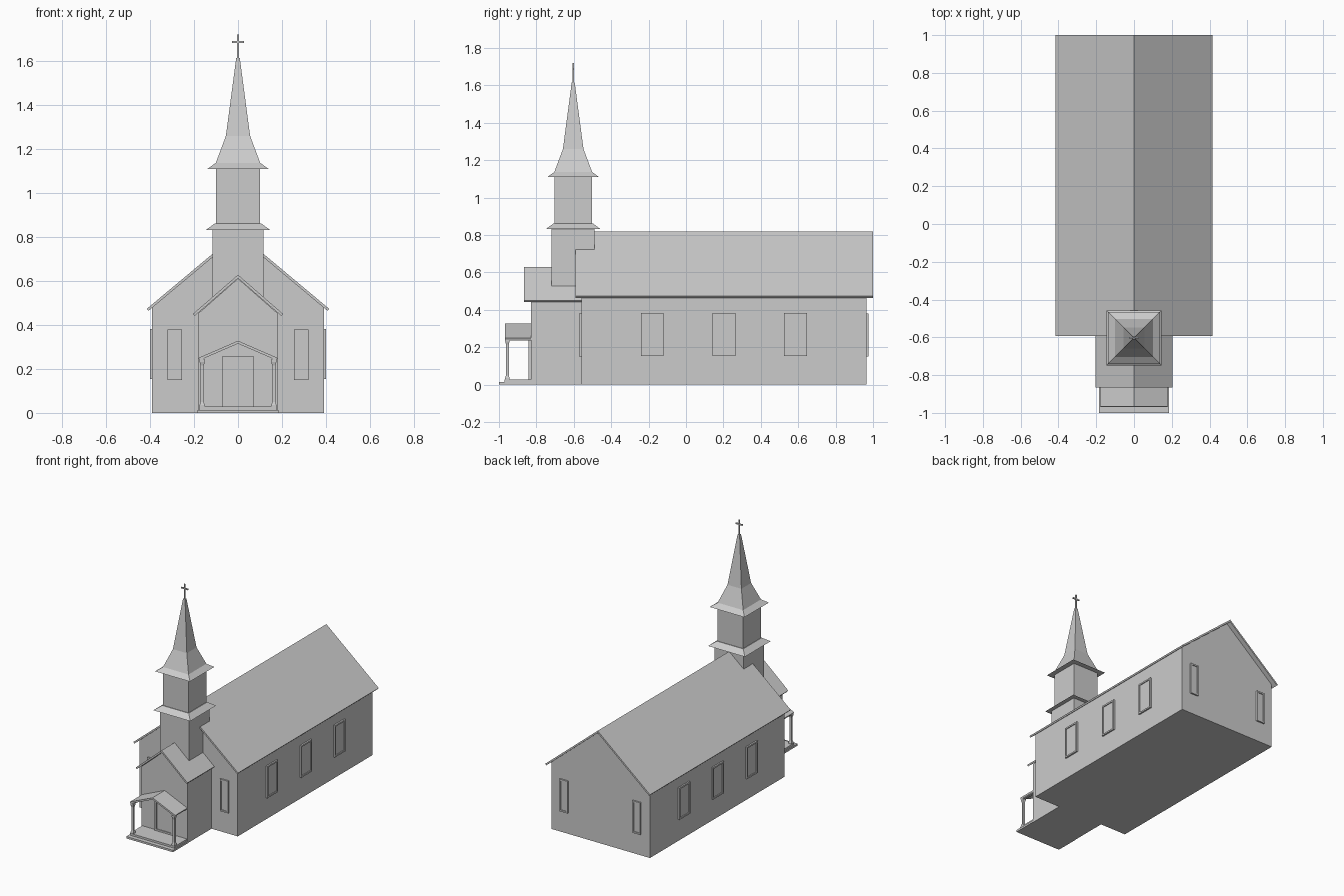
import bpy, bmesh
from math import sqrt

if "Cube" in bpy.data.objects:
    bpy.data.objects.remove(bpy.data.objects["Cube"])


def make(name, verts, faces):
    me = bpy.data.meshes.new(name)
    me.from_pydata(verts, [], faces)
    bm = bmesh.new()
    bm.from_mesh(me)
    bmesh.ops.recalc_face_normals(bm, faces=bm.faces)
    bm.to_mesh(me)
    bm.free()
    ob = bpy.data.objects.new(name, me)
    bpy.context.collection.objects.link(ob)
    return ob


def prism(name, profile, y0, y1):
    """Extrude an x-z profile along y."""
    n = len(profile)
    verts = [(x, y, z) for y in (y0, y1) for x, z in profile]
    faces = [tuple(range(n)), tuple(range(n, 2 * n))]
    faces += [(i, (i + 1) % n, n + (i + 1) % n, n + i) for i in range(n)]
    return make(name, verts, faces)


def box(name, x0, x1, y0, y1, z0, z1):
    return prism(name, [(x0, z0), (x1, z0), (x1, z1), (x0, z1)], y0, y1)


def house(name, w, eave, ridge, y0, y1):
    return prism(name, [(-w, 0), (w, 0), (w, eave), (0, ridge), (-w, eave)], y0, y1)


def gable_roof(name, w, eave, ridge, y0, y1, t=0.012):
    """Thin roof slab, eave ends cut square to the slope."""
    s = (ridge - eave) / w
    n = sqrt(1 + s * s)
    ix, iz = w - t * s / n, eave - t / n
    return prism(name, [(-w, eave), (0, ridge), (w, eave),
                        (ix, iz), (0, ridge - t * n), (-ix, iz)], y0, y1)


def stack(name, cx, cy, levels):
    """Square tower of (half width, height) levels."""
    verts = [(cx + a * r, cy + b * r, z) for r, z in levels
             for a, b in ((-1, -1), (1, -1), (1, 1), (-1, 1))]
    m = len(levels)
    faces = [(3, 2, 1, 0), tuple(range(4 * m - 4, 4 * m))]
    faces += [(4 * k + i, 4 * k + (i + 1) % 4, 4 * k + 4 + (i + 1) % 4, 4 * k + 4 + i)
              for k in range(m - 1) for i in range(4)]
    return make(name, verts, faces)


def framed_panel(name, loc, axis, sign, w, h, depth=0.011, border=0.011, recess=0.006):
    """Raised frame with a recessed pane, on a wall facing sign * axis."""
    verts = []
    for inset, d in ((0, -0.004), (0, depth), (border, depth), (border, depth - recess)):
        for a, b in ((-1, -1), (1, -1), (1, 1), (-1, 1)):
            u, v = a * (w / 2 - inset), b * (h / 2 - inset)
            off = (sign * d, u, v) if axis == 'x' else (u, sign * d, v)
            verts.append(tuple(p + q for p, q in zip(loc, off)))
    faces = [(0, 1, 2, 3), (12, 13, 14, 15)]
    faces += [(4 * k + i, 4 * k + (i + 1) % 4, 4 * k + 4 + (i + 1) % 4, 4 * k + 4 + i)
              for k in range(3) for i in range(4)]
    return make(name, verts, faces)


# Nave
house("nave_walls", 0.39, 0.478, 0.806, -0.56, 0.965)
gable_roof("nave_roof", 0.415, 0.473, 0.82, -0.592, 1.0)

# Entrance vestibule
house("vestibule_walls", 0.183, 0.45, 0.611, -0.83, -0.555)
gable_roof("vestibule_roof", 0.205, 0.45, 0.628, -0.865, -0.555)

# Bell tower
TY = -0.603
stack("tower_base", 0, TY, [(0.115, 0.5), (0.115, 0.832)])
stack("tower_skirt", 0, TY, [(0.146, 0.832), (0.105, 0.862)])
stack("belfry", 0, TY, [(0.101, 0.855), (0.101, 1.112)])
stack("spire", 0, TY, [(0.138, 1.11), (0.101, 1.137), (0.055, 1.26), (0.008, 1.615)])

# Cross
box("cross_upright", -0.004, 0.004, TY - 0.004, TY + 0.004, 1.61, 1.72)
box("cross_arm", -0.027, 0.027, TY - 0.004, TY + 0.004, 1.683, 1.692)

# Windows
for s in (-1, 1):
    for y in (-0.18, 0.204, 0.585):
        framed_panel("side_window", (s * 0.39, y, 0.268), 'x', s, 0.122, 0.229)
    framed_panel("front_window", (s * 0.288, -0.56, 0.265), 'y', -1, 0.065, 0.23)
    framed_panel("back_window", (s * 0.288, 0.965, 0.265), 'y', 1, 0.065, 0.23)

# Door
framed_panel("front_door", (0, -0.83, 0.141), 'y', -1, 0.146, 0.23, border=0.014)

# Porch
box("porch_step", -0.185, 0.185, -1.0, -0.825, 0, 0.014)
box("porch_floor", -0.178, 0.178, -0.97, -0.825, 0.014, 0.028)
gable_roof("porch_roof", 0.18, 0.25, 0.328, -0.967, -0.825, t=0.012)
for s in (-1, 1):
    stack("porch_post", s * 0.163, -0.955, [(0.012, 0.028), (0.012, 0.036), (0.0075, 0.05),
                                           (0.0075, 0.215), (0.012, 0.232), (0.012, 0.242)])
    box("porch_beam", s * 0.163 - 0.008, s * 0.163 + 0.008, -0.963, -0.825, 0.236, 0.247)
